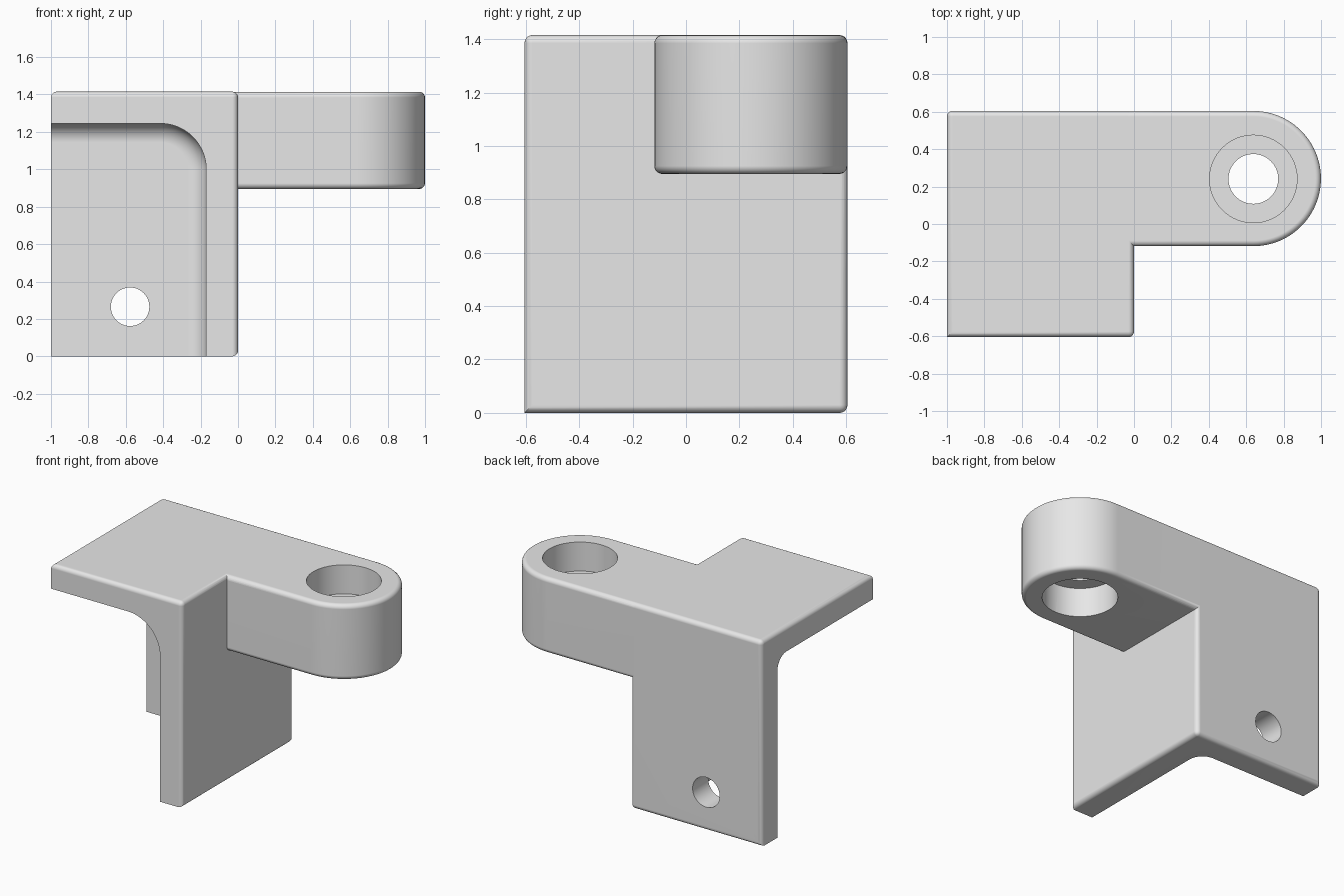
import bpy
import bmesh
from math import pi, sin, cos
from mathutils import Vector

if "Cube" in bpy.data.objects:
    bpy.data.objects.remove(bpy.data.objects["Cube"], do_unlink=True)

HEIGHT, HALF_DEPTH = 1.415, 0.605
WALL, ROUND = 0.17, 0.03
EYE_X, EYE_Y, EYE_R = 0.638, 0.243, 0.362
ARM_Z = 0.895
SKIN = 0.0005  # keeps the arm just inside the block faces

grey = bpy.data.materials.new("plain grey")
grey.use_nodes = True
grey.diffuse_color = (0.8, 0.8, 0.8, 1)
grey.node_tree.nodes["Principled BSDF"].inputs["Base Color"].default_value = (0.8, 0.8, 0.8, 1)


def arc(cx, cy, r, start, end, steps):
    angles = [start + (end - start) * i / steps for i in range(steps + 1)]
    return [(cx + r * cos(a), cy + r * sin(a)) for a in angles]


def prism(name, outline, place, depth, rounded=None, radius=ROUND, segments=5):
    """Extrude an outline along depth, then round the edges picked by a rule."""
    bm = bmesh.new()
    face = bm.faces.new([bm.verts.new(place(a, b)) for a, b in outline])
    top = bmesh.ops.extrude_face_region(bm, geom=[face])["geom"]
    bmesh.ops.translate(bm, vec=depth, verts=[v for v in top if isinstance(v, bmesh.types.BMVert)])
    bmesh.ops.recalc_face_normals(bm, faces=bm.faces)
    if rounded:
        edges = [e for e in bm.edges if rounded(e.verts[0].co, e.verts[1].co)]
        bmesh.ops.bevel(bm, geom=edges, offset=radius, segments=segments,
                        profile=0.5, affect='EDGES', clamp_overlap=True)
    mesh = bpy.data.meshes.new(name)
    bm.to_mesh(mesh)
    bm.free()
    mesh.materials.append(grey)
    obj = bpy.data.objects.new(name, mesh)
    bpy.context.collection.objects.link(obj)
    return obj


def combine(target, other, operation):
    mod = target.modifiers.new(operation, 'BOOLEAN')
    mod.object, mod.operation, mod.solver = other, operation, 'EXACT'
    bpy.context.view_layer.objects.active = target
    bpy.ops.object.modifier_apply(modifier=mod.name)
    bpy.data.objects.remove(other, do_unlink=True)


def flat(z):
    return lambda a, b: (a, b, z)


def upright(y):
    return lambda a, b: (a, y, b)


# Outer block: every edge is rounded except those at the open corner
open_corner = Vector((-1, -HALF_DEPTH, 0))


def away_from_corner(p, q):
    return min((p - open_corner).length, (q - open_corner).length) > 0.01


bracket = prism("corner_bracket",
                [(-1, -HALF_DEPTH), (0, -HALF_DEPTH), (0, HALF_DEPTH), (-1, HALF_DEPTH)],
                flat(0), (0, 0, HEIGHT), away_from_corner)

# Hollow that leaves the top plate, side wall and back wall, with filleted corners
inner_top, fillet = HEIGHT - WALL, 0.245
inner_back = HALF_DEPTH - WALL
hollow = prism("hollow",
               [(-1.3, -0.3), (-WALL, -0.3)]
               + arc(-WALL - fillet, inner_top - fillet, fillet, 0, pi / 2, 20)
               + [(-1.3, inner_top)],
               upright(-1), (0, 1 + inner_back, 0),
               lambda p, q: min(p.y, q.y) > inner_back - 0.01, 0.1, 8)
combine(bracket, hollow, 'DIFFERENCE')

# Arm with a round eye, rounded along its upper and lower rims
r = EYE_R - SKIN
arm = prism("arm",
            [(-0.1, EYE_Y - r)] + arc(EYE_X, EYE_Y, r, -pi / 2, pi / 2, 48) + [(-0.1, EYE_Y + r)],
            flat(ARM_Z), (0, 0, HEIGHT - SKIN - ARM_Z),
            lambda p, q: abs(p.z - q.z) < 0.01 and max(p.x, q.x) > 0)
combine(bracket, arm, 'UNION')


# Through hole and a counterbore on each side of the eye
def bore(radius, low, high):
    circle = arc(EYE_X, EYE_Y - 0.002, radius, 0, 2 * pi, 64)[:-1]
    combine(bracket, prism("bore", circle, flat(low), (0, 0, high - low)), 'DIFFERENCE')


bore(0.133, ARM_Z - 0.1, HEIGHT + 0.1)
bore(0.234, HEIGHT - 0.2, HEIGHT + 0.1)
bore(0.234, ARM_Z - 0.1, ARM_Z + 0.2)

# Bolt hole in the back wall
bolt_hole = prism("bolt_hole", arc(-0.577, 0.265, 0.103, 0, 2 * pi, 48)[:-1],
                  upright(0.2), (0, 0.6, 0))
combine(bracket, bolt_hole, 'DIFFERENCE')

# Smooth rounds with crisp flat faces
bpy.ops.object.select_all(action='DESELECT')
bracket.select_set(True)
bpy.context.view_layer.objects.active = bracket
bpy.ops.object.shade_smooth_by_angle(angle=0.6)
normals = bracket.modifiers.new("flat_face_normals", 'WEIGHTED_NORMAL')
normals.keep_sharp = True
